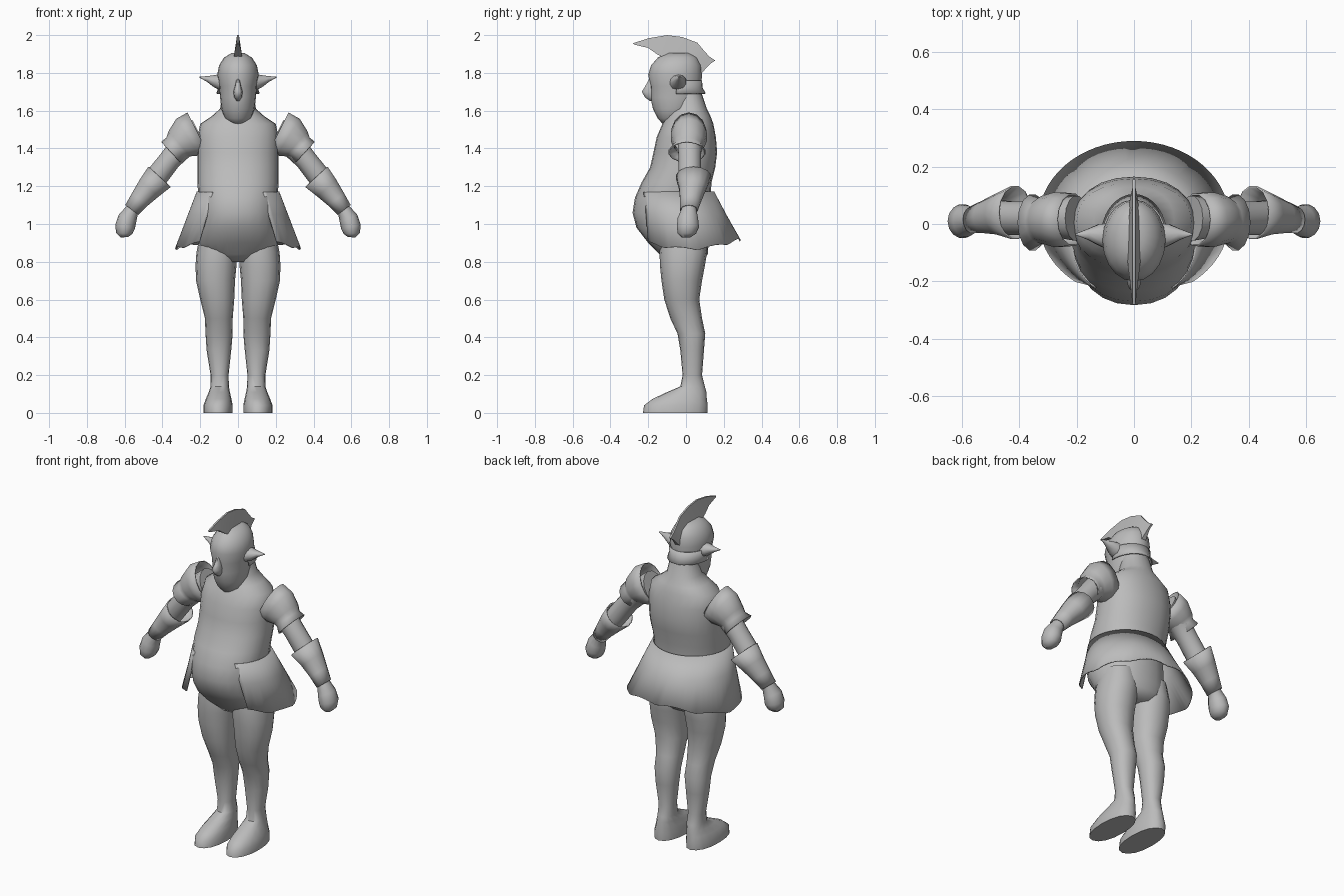
import bpy, bmesh, math
from mathutils import Vector

grey = bpy.data.materials.new("plain grey")
grey.diffuse_color = (0.5, 0.5, 0.5, 1)


def skin(name, rings, closed=True, caps=True, thick=0, angle=50):
    """Bridge a list of equal-length rings into a surface."""
    bm = bmesh.new()
    vs = [[bm.verts.new(p) for p in r] for r in rings]
    n = len(rings[0])
    for a, b in zip(vs, vs[1:]):
        for i in range(n if closed else n - 1):
            j = (i + 1) % n
            bm.faces.new((a[i], a[j], b[j], b[i]))
    if caps:
        bm.faces.new(vs[0])
        bm.faces.new(vs[-1])
    bmesh.ops.recalc_face_normals(bm, faces=bm.faces)
    me = bpy.data.meshes.new(name)
    bm.to_mesh(me)
    bm.free()
    me.materials.append(grey)
    ob = bpy.data.objects.new(name, me)
    bpy.context.collection.objects.link(ob)
    if thick:
        mod = ob.modifiers.new("thickness", 'SOLIDIFY')
        mod.thickness = thick
        mod.offset = 0
    bpy.ops.object.select_all(action='DESELECT')
    ob.select_set(True)
    bpy.context.view_layer.objects.active = ob
    bpy.ops.object.shade_smooth_by_angle(angle=math.radians(angle))
    return ob


def flat_ring(z, y0, y1, x0, x1, n=20, power=0.92):
    """Horizontal rounded section between the given y and x limits."""
    cx, cy, rx, ry = (x0 + x1) / 2, (y0 + y1) / 2, (x1 - x0) / 2, (y1 - y0) / 2
    pts = []
    for i in range(n):
        c, s = math.cos(math.tau * i / n), math.sin(math.tau * i / n)
        pts.append((cx + rx * math.copysign(abs(c) ** power, c),
                    cy + ry * math.copysign(abs(s) ** power, s), z))
    return pts


def tube(name, path, side, n=14, **kw):
    """Sections (x, y, z, radius in xz, radius in y) square to a path."""
    rings = []
    for k, (x, y, z, ru, rv) in enumerate(path):
        a, b = path[max(k - 1, 0)], path[min(k + 1, len(path) - 1)]
        t = Vector((b[0] - a[0], 0, b[2] - a[2])).normalized()
        u = Vector((-t.z, 0, t.x))
        ring = []
        for i in range(n):
            w = math.tau * i / n
            p = Vector((x, y, z)) + u * ru * math.cos(w)
            ring.append((side * p.x, p.y + rv * math.sin(w), p.z))
        rings.append(ring)
    return skin(name, rings, **kw)


# torso with round belly and neck: z, front y, back y, half width
torso = [(0.80, -0.10, 0.08, 0.10), (0.84, -0.14, 0.115, 0.18), (0.90, -0.20, 0.12, 0.212),
         (0.98, -0.262, 0.125, 0.208), (1.06, -0.283, 0.125, 0.205), (1.14, -0.27, 0.13, 0.21),
         (1.22, -0.235, 0.135, 0.215), (1.30, -0.19, 0.155, 0.215), (1.38, -0.172, 0.165, 0.215),
         (1.46, -0.155, 0.158, 0.215), (1.53, -0.125, 0.145, 0.20), (1.57, -0.10, 0.13, 0.14),
         (1.61, -0.08, 0.11, 0.095), (1.70, -0.06, 0.08, 0.08)]
skin("torso", [flat_ring(z, a, b, -w, w, 24) for z, a, b, w in torso])

# head
head = [(1.525, -0.12, -0.05, 0.03), (1.56, -0.15, 0.0, 0.07), (1.61, -0.175, 0.05, 0.088),
        (1.67, -0.188, 0.075, 0.095), (1.73, -0.188, 0.08, 0.10), (1.79, -0.20, 0.085, 0.11),
        (1.84, -0.185, 0.08, 0.10), (1.88, -0.15, 0.06, 0.075), (1.905, -0.10, 0.02, 0.035)]
skin("head", [flat_ring(z, a, b, -w, w, power=1) for z, a, b, w in head])

# nose
nose = [(1.65, -0.19, 0.008), (1.67, -0.218, 0.02), (1.70, -0.236, 0.025),
        (1.725, -0.22, 0.017), (1.77, -0.195, 0.01)]
skin("nose", [flat_ring(z, y, -0.15, -w, w, 10) for z, y, w in nose])

# crest: bottom y, bottom z, top y, top z, half width at the bottom
crest = [(-0.275, 1.95, -0.28, 1.957, 0.006), (-0.20, 1.932, -0.20, 1.983, 0.014),
         (-0.155, 1.90, -0.10, 2.0, 0.02), (-0.10, 1.87, -0.02, 1.99, 0.025),
         (0.0, 1.86, 0.06, 1.96, 0.025), (0.05, 1.82, 0.10, 1.912, 0.022),
         (0.075, 1.79, 0.125, 1.885, 0.016), (0.125, 1.845, 0.155, 1.866, 0.006)]
skin("crest", [[(-w, a, b), (-0.005, c, d), (0.005, c, d), (w, a, b)]
               for a, b, c, d, w in crest])


def sheet(name, rows, reach, steps, thick=0.006):
    """Open curved sheet round the back; each row gives cy, rx, ry and z(angle)."""
    angles = [math.radians(reach) * (2 * i / steps - 1) for i in range(steps + 1)]
    return skin(name, [[(rx * math.sin(a), cy + ry * math.cos(a), zf(a)) for a in angles]
                       for cy, rx, ry, zf in rows],
                closed=False, caps=False, thick=thick)


# helmet neck guard
sheet("neck_guard", [(-0.04, 0.108, 0.122, lambda a: 1.76),
                     (-0.04, 0.104, 0.125, lambda a: 1.72),
                     (-0.04, 0.112, 0.142, lambda a: 1.69)], 95, 16)


# flared skirt, open at the front, with scalloped hem
def hem(a):
    return 0.86 + 0.05 * math.cos(a) ** 2 + 0.016 * abs(math.sin(a * 4.5))


sheet("skirt", [(-0.06, 0.216, 0.207, lambda a: 1.17),
                (-0.025, 0.262, 0.235, lambda a: 1.05),
                (0.015, 0.33, 0.272, hem)], 142, 48)

# legs with feet: z, front y, back y, inner x, outer x
leg = [(0.95, -0.13, 0.10, 0.02, 0.20), (0.85, -0.14, 0.112, 0.004, 0.22),
       (0.78, -0.138, 0.10, 0.008, 0.225), (0.70, -0.13, 0.085, 0.016, 0.222),
       (0.60, -0.115, 0.07, 0.02, 0.20), (0.50, -0.083, 0.085, 0.028, 0.175),
       (0.42, -0.045, 0.102, 0.028, 0.172), (0.33, -0.03, 0.095, 0.036, 0.166),
       (0.20, -0.018, 0.085, 0.05, 0.145), (0.14, -0.03, 0.10, 0.048, 0.145),
       (0.11, -0.10, 0.108, 0.043, 0.155), (0.075, -0.175, 0.11, 0.035, 0.17),
       (0.04, -0.222, 0.115, 0.028, 0.183), (0.0, -0.228, 0.113, 0.028, 0.183)]
# arm with closed hand, shoulder guard, forearm guard and ear
arm = [(0.20, 0.02, 1.47, 0.09, 0.08), (0.28, 0.02, 1.43, 0.07, 0.065),
       (0.36, 0.02, 1.34, 0.058, 0.06), (0.43, 0.02, 1.25, 0.06, 0.06),
       (0.48, 0.03, 1.18, 0.056, 0.055), (0.535, 0.025, 1.11, 0.045, 0.045),
       (0.56, 0.015, 1.075, 0.036, 0.04), (0.585, 0.01, 1.03, 0.05, 0.055),
       (0.598, 0.01, 0.985, 0.053, 0.06), (0.602, 0.005, 0.95, 0.043, 0.05),
       (0.60, 0.0, 0.93, 0.02, 0.025)]
shoulder = [(0.215, 0.015, 1.485, 0.115, 0.09), (0.265, 0.015, 1.46, 0.112, 0.095),
            (0.31, 0.015, 1.425, 0.085, 0.082), (0.328, 0.01, 1.405, 0.07, 0.075),
            (0.355, 0.005, 1.38, 0.073, 0.097)]
forearm = [(0.415, 0.04, 1.25, 0.077, 0.092), (0.47, 0.035, 1.19, 0.064, 0.07),
           (0.52, 0.025, 1.13, 0.05, 0.055), (0.562, 0.015, 1.075, 0.04, 0.045)]
ear = [(0.08, -0.045, 1.75, 0.045, 0.05), (0.12, -0.038, 1.757, 0.034, 0.04),
       (0.16, -0.036, 1.768, 0.016, 0.02), (0.205, -0.036, 1.778, 0.002, 0.002)]
for side, label in ((1, "left"), (-1, "right")):
    skin(label + "_leg", [[(side * x, y, h) for x, y, h in flat_ring(z, a, b, c, d, 16)]
                          for z, a, b, c, d in leg])
    tube(label + "_arm", arm, side)
    tube(label + "_shoulder_guard", shoulder, side, caps=False, thick=0.006)
    tube(label + "_forearm_guard", forearm, side, caps=False, thick=0.006)
    tube(label + "_ear", ear, side, n=10)
